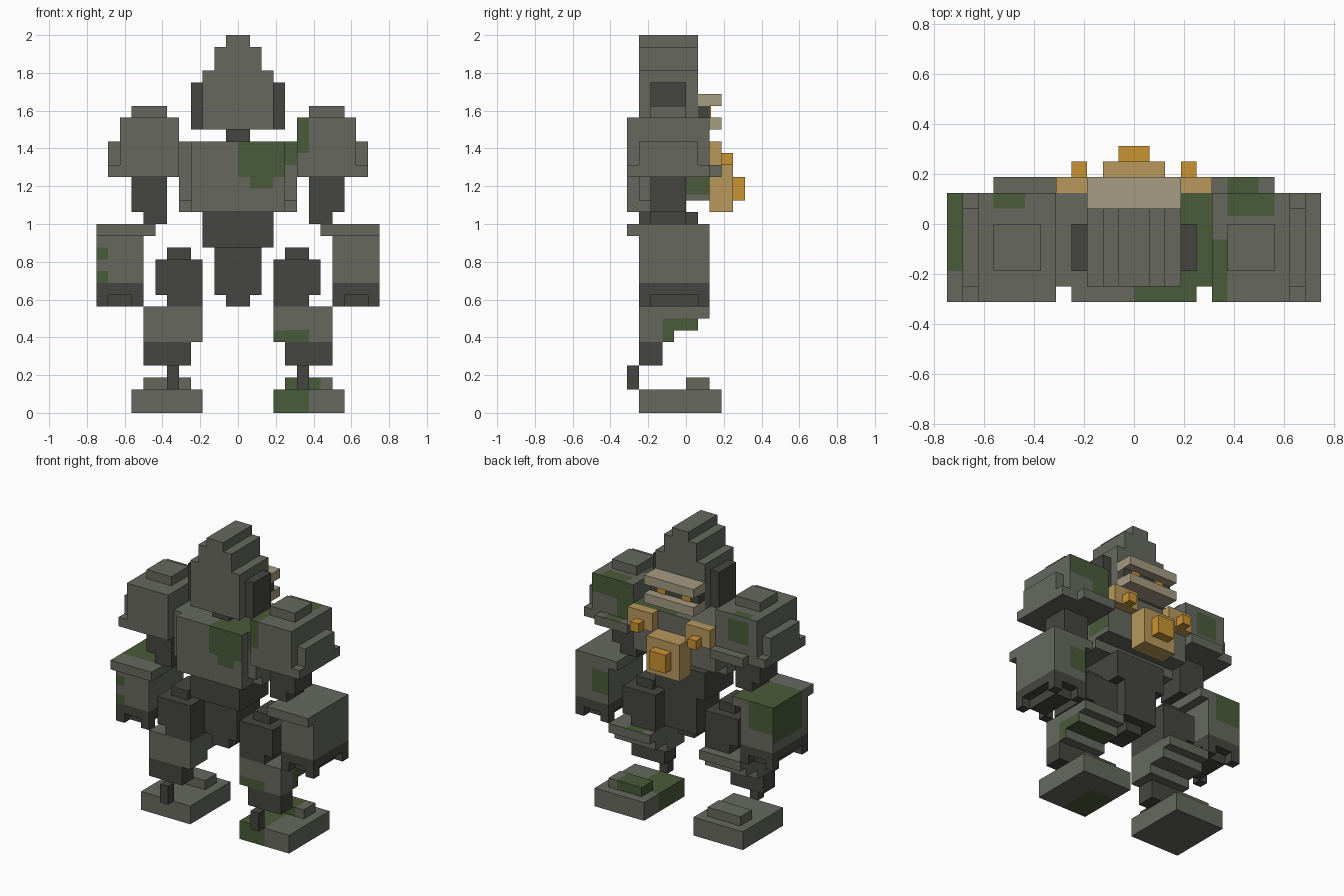
import bpy
import bmesh
from mathutils import Vector

UNIT = 0.0625  # size of one block

cube = bpy.data.objects.get("Cube")
if cube:
    bpy.data.objects.remove(cube, do_unlink=True)


def linear(value):
    value /= 255
    return value / 12.92 if value <= 0.04045 else ((value + 0.055) / 1.055) ** 2.4


def material(name, red, green, blue):
    mat = bpy.data.materials.new(name)
    mat.use_nodes = True
    colour = (linear(red), linear(green), linear(blue), 1)
    mat.diffuse_color = colour
    shader = next(n for n in mat.node_tree.nodes if n.type == "BSDF_PRINCIPLED")
    shader.inputs["Base Color"].default_value = colour
    return mat


ARMOUR = material("grey_armour", 102, 105, 95)
FRAME = material("dark_frame", 69, 70, 65)
MOSS = material("moss_green", 74, 91, 58)
BRASS = material("dull_brass", 184, 152, 92)
GLOW = material("orange_glow", 202, 147, 50)
BONE = material("pale_fin", 166, 156, 130)

# Moss regions in block units: x range, y range, z range
TORSO_MOSS = [
    ((0, 4), (-5, -5), (20, 23)),
    ((1, 3), (-5, -5), (19, 20)),
    ((4, 5), (-4, -4), (21, 23)),
    ((0, 5), (-5, 2), (23, 23)),
    ((5, 5), (-1, 2), (18.5, 23)),
]
SHOULDER_MOSS = [
    ((5, 6), (-5, -1), (25, 25)),
    ((5, 6), (-5, -5), (22, 25)),
    ((6, 9), (0.5, 2), (25, 25)),
    ((6, 8), (2, 3), (21, 21)),
    ((5, 7), (2, 2), (21, 25)),
    ((7, 10), (2, 2), (23, 25)),
    ((-9, -7), (1, 2), (25, 25)),
    ((-9, -6.5), (2, 2), (22, 24.5)),
]
FOREARM_MOSS = [
    ((-12, -7), (-3, 2), (16, 16)),
    ((-12, -12), (-3, 2), (12, 16)),
    ((-12, -9), (2, 2), (13, 16)),
    ((-12, -11), (-4, -4), (13, 14)),
    ((-12, -11), (-4, -4), (11, 12)),
    ((8, 10), (2, 2), (12, 14.5)),
]
LEG_MOSS = [
    ((3, 6), (-4, -4), (6, 7)),
    ((8, 8), (-2, 1), (6, 8)),
    ((3, 8), (-1, 1), (7, 7)),
    ((4, 6), (0, 2), (9, 9)),
    ((3, 6), (-4, 0.5), (0, 2)),
    ((4, 7), (0, 2), (2, 3)),
]


def inside(point, region):
    return all(lo - 0.05 < p < hi + 0.05 for p, (lo, hi) in zip(point, region))


def part(name, mat, boxes, moss=(), side=1):
    """Join boxes given as x, y and z ranges; cut faces at moss borders."""
    bm = bmesh.new()
    for box in boxes:
        ranges = [sorted((side * a for a in box[0])), box[1], box[2]]
        new = bmesh.ops.create_cube(bm, size=1)["verts"]
        for v in new:
            v.co = Vector([lo + (c + 0.5) * (hi - lo) for c, (lo, hi) in zip(v.co, ranges)])
    for region in moss:
        for axis in range(3):
            normal = [float(i == axis) for i in range(3)]
            for bound in set(region[axis]):
                point = [bound * n for n in normal]
                bmesh.ops.bisect_plane(bm, geom=bm.verts[:] + bm.edges[:] + bm.faces[:],
                                       dist=0.001, plane_co=point, plane_no=normal)
    for face in bm.faces:
        centre = face.calc_center_median()
        face.material_index = int(any(inside(centre, r) for r in moss))
    bmesh.ops.scale(bm, vec=(UNIT, UNIT, UNIT), verts=bm.verts)
    mesh = bpy.data.meshes.new(name)
    bm.to_mesh(mesh)
    bm.free()
    mesh.materials.append(mat)
    if moss:
        mesh.materials.append(MOSS)
    obj = bpy.data.objects.new(name, mesh)
    bpy.context.collection.objects.link(obj)


def pair(name, mat, boxes, moss=()):
    part("left_" + name, mat, boxes, moss, 1)
    part("right_" + name, mat, boxes, moss, -1)


def wide(half, y, z):
    """A box centred on x."""
    return ((-half, half), y, z)


# Head and neck
part("head", ARMOUR, [wide(3, (-4, 1), (24, 29)),
                      wide(2, (-4, 1), (29, 31)),
                      wide(1, (-4, 1), (31, 32))])
pair("head_pod", FRAME, [((3, 4), (-3, 0), (24, 28))])
part("neck", FRAME, [wide(1, (-3, 0), (23, 24))])

# Vent fins behind the head
part("vent_fins", BONE, [wide(3, (1, 3), (24, 25)), wide(3, (1, 3), (26, 27))])
part("vent_core", FRAME, [wide(3, (1, 2), (25, 26))])
pair("vent_light", GLOW, [((1, 2), (2, 2.1), (25, 26))])

# Torso, waist and hips
part("torso", ARMOUR, [wide(5, (-4, 2), (18, 23)),
                       wide(5, (-3, 0), (17, 18)),
                       wide(4, (-5, -4), (17, 23)),
                       wide(4, (-4, -3), (17, 18))], TORSO_MOSS)
part("waist", FRAME, [wide(3, (-4, 1), (14, 17))])
part("pelvis", FRAME, [wide(2, (-3, 1), (10, 14)), wide(1, (-3, 0), (9, 10))])

# Back pack
part("reactor", BRASS, [wide(2, (2, 4), (17, 21))])
part("reactor_light", GLOW, [wide(1, (4, 5), (18, 20))])
pair("thruster", BRASS, [((2, 5), (2, 3), (21, 23))])
pair("thruster_light", GLOW, [((3, 4), (3, 4), (21, 22))])

# Arms
pair("shoulder", ARMOUR, [((5, 10), (-5, 2), (20, 25)),
                          ((6, 9), (-3, 0), (25, 26)),
                          ((10, 11), (-4, 1), (21, 23)),
                          ((10, 11), (-5, 2), (20, 21)),
                          ((5, 9), (2, 3), (20, 21))], SHOULDER_MOSS)
pair("upper_arm", FRAME, [((6, 9), (-3, 0), (17, 20)), ((6, 8), (-3, 0), (16, 17))])
pair("forearm", ARMOUR, [((7, 12), (-5, 2), (15, 16)),
                         ((8, 12), (-4, 2), (11, 15))], FOREARM_MOSS)
fingers = [(x, y, (9, 10)) for x in ((8, 9), (11, 12)) for y in ((-4, -3), (1, 2))]
pair("hand", FRAME, [((8, 12), (-4, 2), (10, 11)), ((9, 11), (-3, 1), (9, 10))] + fingers)

# Legs
pair("thigh", FRAME, [((4, 6), (-3, 0), (13, 14)),
                      ((3, 7), (-4, 1), (10, 13)),
                      ((3, 6), (-4, 1), (9, 10))])
pair("shin", ARMOUR, [((3, 8), (-4, back), (z, z + 1))
                      for back, z in ((2, 8), (1, 7), (-1, 6))], LEG_MOSS)
pair("lower_shin", FRAME, [((4, 8), (-4, -2), (5, 6)), ((4, 8), (-4, -2), (4, 5))])
pair("ankle", FRAME, [((5, 6), (-5, -4), (2, 4))])
pair("foot", ARMOUR, [((3, 9), (-4, 3), (0, 2)), ((4, 8), (0, 2), (2, 3))], LEG_MOSS)
